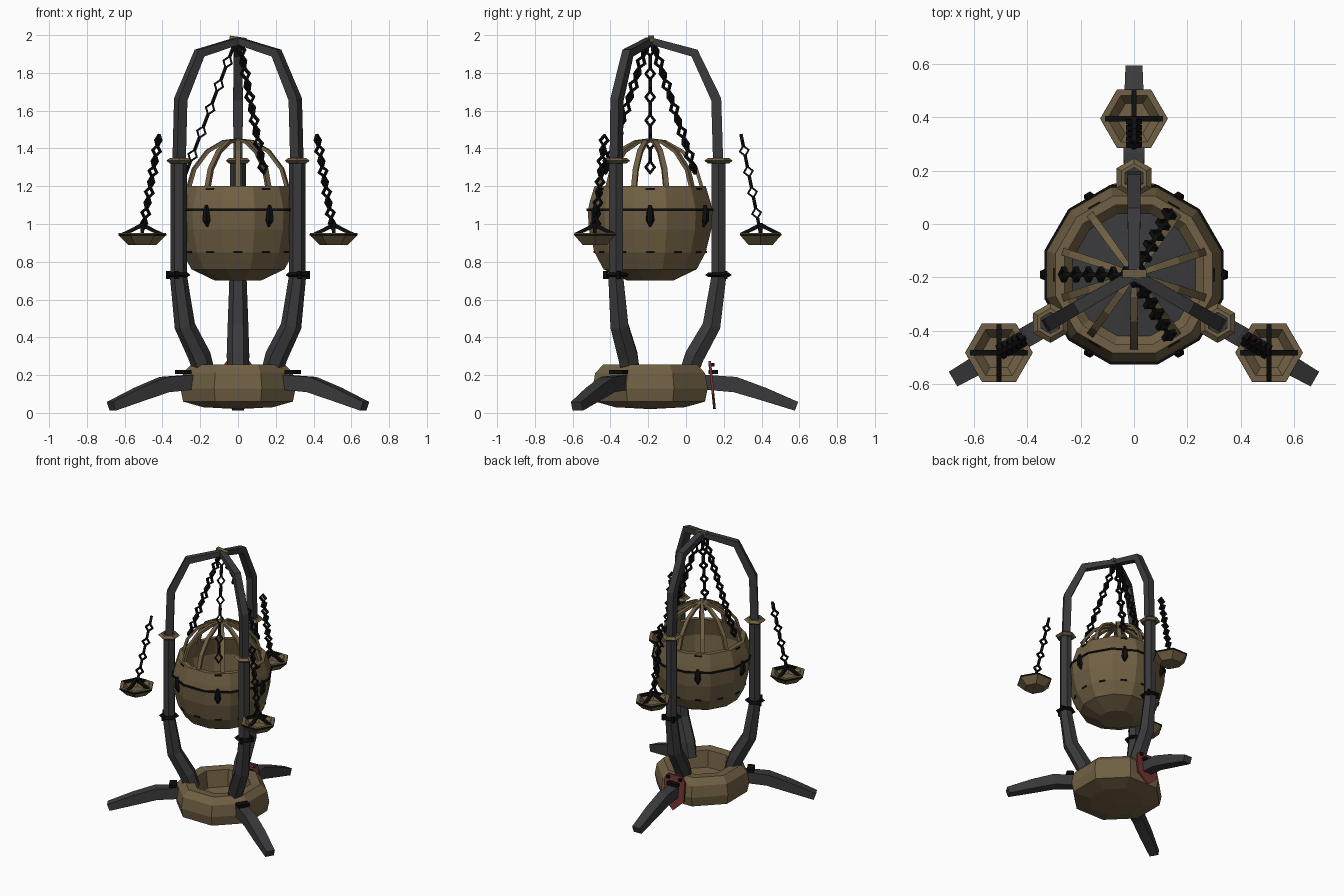
import bpy, bmesh, math
from mathutils import Vector, Matrix

if "Cube" in bpy.data.objects:
    bpy.data.objects.remove(bpy.data.objects["Cube"])

AXIS = Vector((0, -0.19, 0))
ARMS = [math.radians(a) for a in (90, 210, 330)]


def material(name, rgb):
    m = bpy.data.materials.new(name)
    m.diffuse_color = (*rgb, 1)
    m.use_nodes = True
    m.node_tree.nodes["Principled BSDF"].inputs["Base Color"].default_value = m.diffuse_color
    return m


BRONZE = material("bronze", (0.165, 0.118, 0.058))
IRON = material("dark iron", (0.042, 0.042, 0.045))
BLACK = material("black metal", (0.004, 0.004, 0.004))
RED = material("red plate", (0.17, 0.035, 0.03))


def finish(name, bm, mat, matrix=None):
    bmesh.ops.remove_doubles(bm, verts=bm.verts, dist=1e-5)
    bmesh.ops.recalc_face_normals(bm, faces=bm.faces)
    if matrix:
        bm.transform(matrix)
    me = bpy.data.meshes.new(name)
    bm.to_mesh(me)
    bm.free()
    me.materials.append(mat)
    ob = bpy.data.objects.new(name, me)
    bpy.context.collection.objects.link(ob)
    return ob


def radial(angle):
    """Local x = outward from the axis, z = up."""
    return Matrix.Translation(AXIS) @ Matrix.Rotation(angle, 4, 'Z')


def bridge(bm, rings, closed=False):
    pairs = list(zip(rings, rings[1:]))
    if closed:
        pairs.append((rings[-1], rings[0]))
    for a, b in pairs:
        for i in range(len(a)):
            j = (i + 1) % len(a)
            bm.faces.new((a[i], a[j], b[j], b[i]))


def lathe(name, profile, sides, mat, at=AXIS, phase=0.0, closed=False):
    bm = bmesh.new()
    rings = []
    for r, z in profile:
        rings.append([bm.verts.new((r * math.cos(phase + math.tau * i / sides),
                                    r * math.sin(phase + math.tau * i / sides), z))
                      for i in range(sides)])
    bridge(bm, rings, closed)
    return finish(name, bm, mat, Matrix.Translation(at))


def sweep(name, path, sides, mat, matrix):
    """Path of (outward, up, half width, half depth) in a vertical plane."""
    bm = bmesh.new()
    pts = [Vector((p[0], 0, p[1])) for p in path]
    rings = []
    for i, p in enumerate(pts):
        t = (pts[min(i + 1, len(pts) - 1)] - pts[max(i - 1, 0)]).normalized()
        n = Vector((t.z, 0, -t.x))
        w, d = path[i][2:]
        ring = []
        for k in range(sides):
            a = math.tau * (k + 0.5) / sides
            ring.append(bm.verts.new(p + n * math.cos(a) * d + Vector((0, math.sin(a) * w, 0))))
        rings.append(ring)
    bridge(bm, rings)
    bm.faces.new(rings[0])
    bm.faces.new(rings[-1])
    return finish(name, bm, mat, matrix)


def chain(name, start, end, count, angle):
    """Diamond links, each turned a quarter from the last."""
    bm = bmesh.new()
    a, b = Vector((start[0], 0, start[1])), Vector((end[0], 0, end[1]))
    t = (b - a).normalized()
    n = Vector((t.z, 0, -t.x))
    s = Vector((0, 1, 0))
    half = (b - a).length / count * 0.62
    for i in range(count):
        c = a.lerp(b, (i + 0.5) / count)
        u, v = (n, s) if i % 2 else (s, n)
        rings = []
        for k in range(4):
            d = t * math.cos(k * math.pi / 2) * half + u * math.sin(k * math.pi / 2) * 0.03
            rings.append([bm.verts.new(c + d * f + v * h) for f, h in
                          ((1, 0.009), (0.58, 0.009), (0.58, -0.009), (1, -0.009))])
        bridge(bm, rings, closed=True)
    return finish(name, bm, BLACK, radial(angle))


def box(name, size, mat, matrix):
    bm = bmesh.new()
    bmesh.ops.create_cube(bm, size=1)
    bm.transform(Matrix.Diagonal((*size, 1)))
    return finish(name, bm, mat, matrix)


# Hollow faceted base
lathe("base_bowl", [(0, .02), (.2, .03), (.315, .06), (.33, .13), (.315, .21), (.27, .255),
                    (.2, .25), (.18, .13), (0, .11)], 8, BRONZE, phase=math.pi / 8)

# Posts, legs and their fittings
for i, a in enumerate(ARMS):
    m = radial(a)
    sweep("lower_post", [(.2, .2, .055, .055), (.235, .3, .06, .06), (.325, .46, .055, .055),
                         (.365, .73, .045, .045)], 6, IRON, m)
    sweep("middle_post", [(.362, .72, .043, .043), (.362, 1.34, .043, .043)], 6, IRON, m)
    sweep("upper_post", [(.36, 1.33, .035, .038), (.35, 1.66, .036, .038),
                         (.235, 1.905, .034, .034), (0, 1.97, .03, .026)], 4, IRON, m)
    sweep("foot_leg", [(.25, .165, .05, .055), (.45, .15, .055, .058), (.6, .1, .055, .05),
                       (.775, .035, .045, .035)], 4, IRON, m)
    spot = m @ Vector((.362, 0, 0))
    lathe("upper_collar", [(.04, 1.32), (.055, 1.32), (.075, 1.335), (.055, 1.35), (.04, 1.35)],
          6, BRONZE, spot, a, True)
    lathe("lower_collar", [(.04, .72), (.055, .72), (.07, .73), (.055, .742), (.04, .742)],
          6, BLACK, spot, a, True)
    for y in (-.04, .04):
        box("collar_bolt", (.02, .02, .04), BLACK, m @ Matrix.Translation((.4, y, .73)))
    box("leg_bracket", (.05, .085, .022), BLACK, m @ Matrix.Translation((.335, 0, .217)))

    # Hanging dishes with cross handles
    dish = m @ Vector((.585, 0, 0))
    lathe("dish", [(0, .89), (.075, .89), (.125, .94), (.125, .952), (.1, .952),
                   (.065, .91), (0, .91)], 6, BRONZE, dish)
    lathe("dish_trim", [(.121, .94), (.127, .94), (.127, .948), (.121, .948)],
          6, BLACK, dish, closed=True)
    for k in range(4):
        sweep("dish_handle", [(.105, .945, .014, .012), (.06, .965, .014, .014),
                              (0, .995, .014, .016)], 4, BLACK,
              Matrix.Translation(dish) @ Matrix.Rotation(k * math.pi / 2, 4, 'Z'))
    chain("dish_chain", (.58, .975), (.482, 1.47), 9, a)

# Round fire bowl, double walled
lathe("fire_bowl", [(0, .70), (.125, .70), (.255, .76), (.305, .85), (.335, .97), (.342, 1.07),
                    (.33, 1.12), (.305, 1.2), (.27, 1.2), (.305, 1.07), (.28, .88),
                    (.2, .79), (0, .76)], 12, BRONZE, phase=math.pi / 12)
lathe("ash_bed", [(0, .86), (.15, .84), (.27, .83)], 12, IRON, phase=math.pi / 12)
lathe("bowl_band", [(.335, 1.07), (.348, 1.07), (.348, 1.083), (.335, 1.083)],
      12, BLACK, phase=math.pi / 12, closed=True)

# Clamps and small rivet strips around the bowl
for k in range(6):
    m = radial(k * math.pi / 3)
    sweep("bowl_clamp", [(.325, .985, .006, .006), (.337, 1.02, .024, .018),
                         (.34, 1.07, .018, .016), (.335, 1.1, .008, .008)], 5, BLACK, m)
    box("rim_clip", (.02, .05, .012), BLACK, m @ Matrix.Translation((.292, 0, 1.185)))
for k in range(12):
    box("rivet_strip", (.012, .045, .01), BLACK,
        radial(k * math.pi / 6) @ Matrix.Translation((.294, 0, .852)))

# Cage of curved bars above the bowl
for k in range(10):
    sweep("cage_bar", [(.275, 1.19, .02, .013), (.245, 1.29, .02, .013), (.17, 1.385, .02, .013),
                       (.08, 1.435, .018, .013), (0, 1.445, .012, .013)], 4, BRONZE,
          radial(math.radians(18 + 36 * k)))

# Suspension chains and top hub
for deg in (60, 180, 300):
    chain("bowl_chain", (.02, 1.95), (.275, 1.27), 11, math.radians(deg))
box("top_hub", (.09, .03, .022), BRONZE,
    Matrix.Translation((0, -.185, 1.98)) @ Matrix.Rotation(.15, 4, 'Y'))

# Red shield plate on the back of the base
bm = bmesh.new()
outline = [(-.06, .275), (.06, .275), (.085, .24), (.085, .1), (0, .02), (-.085, .1), (-.085, .24)]
plate = bm.faces.new([bm.verts.new((x, .16 - z * .1, z)) for x, z in outline])
ext = bmesh.ops.extrude_face_region(bm, geom=[plate])
bmesh.ops.translate(bm, vec=(0, -.014, 0),
                    verts=[v for v in ext["geom"] if isinstance(v, bmesh.types.BMVert)])
finish("back_plate", bm, RED)
for x in (-.05, .05):
    box("plate_bolt", (.02, .03, .02), BLACK, Matrix.Translation((x, .135, .255)))
